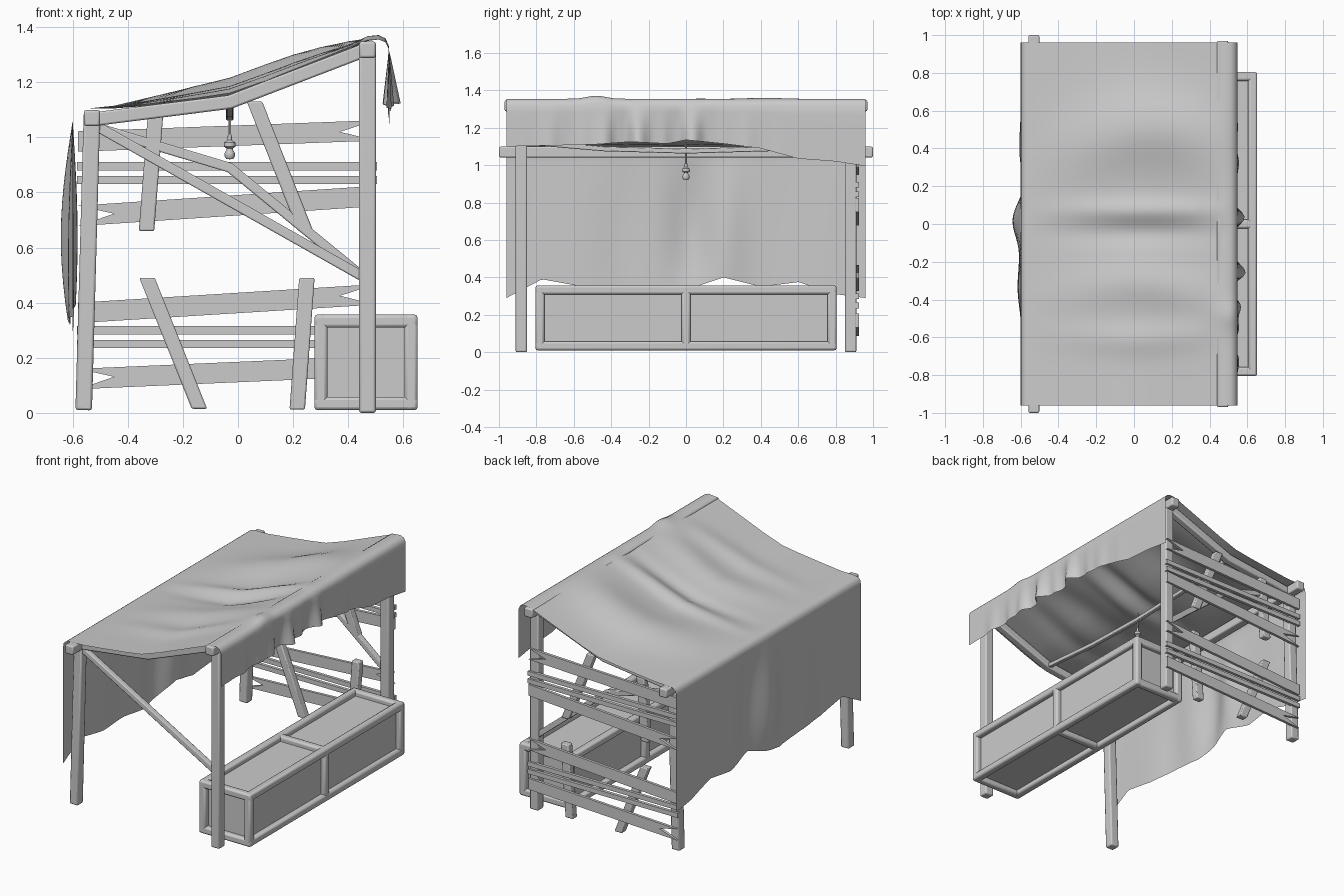
import bpy, bmesh, math
from math import sin, cos, pi, exp
from mathutils import Vector

if "Cube" in bpy.data.objects:
    bpy.data.objects.remove(bpy.data.objects["Cube"])


def make(name, bm, angle=35):
    bmesh.ops.recalc_face_normals(bm, faces=bm.faces)
    me = bpy.data.meshes.new(name)
    bm.to_mesh(me)
    bm.free()
    ob = bpy.data.objects.new(name, me)
    bpy.context.collection.objects.link(ob)
    bpy.ops.object.select_all(action='DESELECT')
    ob.select_set(True)
    bpy.context.view_layer.objects.active = ob
    bpy.ops.object.shade_smooth_by_angle(angle=math.radians(angle))
    return ob


def bevel(ob, width, segments=2):
    m = ob.modifiers.new("Bevel", 'BEVEL')
    m.width, m.segments = width, segments
    m.limit_method = 'ANGLE'


def pole(name, pts, r, sides=4):
    # capped timber swept along a path; four sides give a square section of half-width r
    pts = [Vector(p) for p in pts]
    r = r / cos(pi / sides)
    bm = bmesh.new()
    rings = []
    for i, p in enumerate(pts):
        d = (pts[min(i + 1, len(pts) - 1)] - pts[max(i - 1, 0)]).normalized()
        ref = Vector((0, 1, 0)) if abs(d.y) < 0.9 else Vector((1, 0, 0))
        a = d.cross(ref).normalized()
        b = d.cross(a)
        rings.append([bm.verts.new(p + r * (cos(t) * a + sin(t) * b))
                      for t in [2 * pi * (k + .5) / sides for k in range(sides)]])
    for q, s in zip(rings, rings[1:]):
        for k in range(sides):
            n = (k + 1) % sides
            bm.faces.new((q[k], q[n], s[n], s[k]))
    bm.faces.new(rings[0])
    bm.faces.new(rings[-1])
    ob = make(name, bm, 50)
    if sides == 4:
        bevel(ob, r * .2)
    return ob


def board(name, outline, y0, y1):
    # flat outline in x-z, extruded along y
    bm = bmesh.new()
    f = bm.faces.new([bm.verts.new((x, y0, z)) for x, z in outline])
    g = bmesh.ops.extrude_face_region(bm, geom=[f])
    bmesh.ops.translate(bm, vec=(0, y1 - y0, 0),
                        verts=[v for v in g['geom'] if isinstance(v, bmesh.types.BMVert)])
    return make(name, bm, 20)


def box(bm, lo, hi):
    vs = bmesh.ops.create_cube(bm, size=1)['verts']
    for v in vs:
        v.co = Vector([(lo[i] + hi[i]) / 2 + v.co[i] * (hi[i] - lo[i]) for i in range(3)])


# posts, rafters and braces at both ends
for end, y in (("near", -.88), ("far", .88)):
    pole(end + "_tall_post", [(.47, y, 0), (.47, y, 1.345)], .031)
    pole(end + "_short_post", [(-.56, y, .01), (-.53, y, 1.09)], .03)
    pole(end + "_rafter", [(-.53, y, 1.065), (-.03, y, 1.128), (.47, y, 1.32)], .025)
pole("near_brace", [(-.53, -.88, 1.05), (.47, -.88, .485)], .018)
pole("far_brace", [(-.53, .88, 1.04), (-.03, .88, .89), (.47, .88, .48)], .018)

# long beams and sagging ridge pole
pole("back_beam", [(-.53, -1, 1.07), (-.53, 1, 1.07)], .029)
pole("front_beam", [(.47, -.97, 1.318), (.47, .97, 1.318)], .03)
pole("ridge_pole", [(-.03, y, 1.125 - .05 * (1 - (y / .88) ** 2))
                    for y in (-.88, -.44, 0, .44, .88)], .013)

# wide split planks: left z, right z, notch on the left or right
for i, (zl, zr, left) in enumerate([(.123, .17, 1), (.363, .43, 0),
                                    (.715, .787, 1), (.985, 1.025, 0)]):
    h = .037
    o = [(-.58, zl - h), (.5, zr - h)]
    if not left:
        o.append((.37, zr - .005))
    o += [(.5, zr + h), (-.58, zl + h)]
    if left:
        o.append((-.45, zl + .008))
    board("split_plank_%d" % i, o, .906, .924)

# thin rails
for i, z in enumerate((.25, .3, .845, .895)):
    board("thin_rail_%d" % i, [(-.585, z - .015), (.505, z - .015),
                               (.505, z + .015), (-.585, z + .015)], .904, .924)

# leaning slats
for i, (a, b) in enumerate([((-.332, .66), (-.3, 1.075)), ((.245, .66), (.06, 1.13)),
                            ((-.33, .49), (-.14, .015)), ((.215, .012), (.25, .49))]):
    w = .028
    bevel(board("leaning_slat_%d" % i, [(a[0] - w, a[1]), (a[0] + w, a[1]),
                                        (b[0] + w, b[1]), (b[0] - w, b[1])], .862, .908), .006)

# counter crate: bevelled frame around recessed panels
X, Y, Z, t = (.277, .652), (-.805, .805), (.01, .357), .048
bm = bmesh.new()
for x in (X[0], X[1] - t):
    for z in (Z[0], Z[1] - t):
        box(bm, (x, Y[0], z), (x + t, Y[1], z + t))
for y in (Y[0], -t / 2, Y[1] - t):
    for z in (Z[0], Z[1] - t):
        box(bm, (X[0] + .002, y, z), (X[1] - .002, y + t, z + t))
    for x in (X[0], X[1] - t):
        box(bm, (x, y, Z[0] + .002), (x + t, y + t, Z[1] - .002))
bevel(make("crate_frame", bm), .012)
bm = bmesh.new()
d = .032
box(bm, (X[0] + d, Y[0] + d, Z[0] + d), (X[1] - d, Y[1] - d, Z[1] - d))
make("crate_panels", bm)

# hanging lamp
pole("lamp_cord", [(-.03, 0, 1.12), (-.03, 0, 1.0)], .004, 6)
bm = bmesh.new()
prof = [(0, 1.012), (.007, 1.01), (.008, .99), (.02, .982), (.021, .966), (.011, .96),
        (.011, .955), (.018, .945), (.019, .932), (.013, .922), (0, .92)]
vs = [bm.verts.new((-.03 + r, 0, z)) for r, z in prof]
es = [bm.edges.new(p) for p in zip(vs, vs[1:])]
bmesh.ops.spin(bm, geom=vs + es, cent=(-.03, 0, 0), axis=(0, 0, 1), angle=2 * pi, steps=14)
bmesh.ops.remove_doubles(bm, verts=bm.verts, dist=.0005)
make("lamp", bm)


def lerp(table, v):
    for (a, p), (b, q) in zip(table, table[1:]):
        if v <= b:
            return p + (q - p) * max(0, v - a) / (b - a)
    return table[-1][1]


def g(v, c, w):
    return exp(-((v - c) / w) ** 2)


# cloth: roof profile swept along y, with folds, bulges and ragged hems
back_hem = [(-.96, .29), (-.77, .39), (-.55, .35), (-.3, .345), (-.1, .32), (.05, .35),
            (.2, .4), (.4, .35), (.6, .375), (.8, .31), (.96, .29)]
front_hem = [(-.96, 1.1), (-.5, 1.11), (-.3, 1.125), (-.1, 1.115), (0, 1.135), (.2, 1.115),
             (.4, 1.09), (.6, 1.035), (.8, 1.02), (.96, .995)]
roof = [(-.6, 1.06), (-.595, 1.085), (-.575, 1.1), (-.55, 1.104), (-.45, 1.107),
        (-.3, 1.124), (-.15, 1.142), (-.03, 1.16), (.1, 1.205), (.2, 1.245), (.3, 1.285),
        (.4, 1.325), (.47, 1.352), (.51, 1.355), (.535, 1.345), (.547, 1.32)]
NB, NV, NY = 12, 6, 96
bm = bmesh.new()
rows = []
for j in range(NY + 1):
    y = -.96 + 1.92 * j / NY
    row = []
    hb, hf = lerp(back_hem, y), lerp(front_hem, y)
    for i in range(NB):
        k = 1 - i / NB
        s = sin(pi * min(1, k * .8))
        x = -.6 - s * (.05 * g(y, .02, .12) - .02 * g(y, .22, .1) + .012 * g(y, -.35, .12))
        x += .012 * k * sin(9 * y + 1) * (1 - abs(y))
        row.append((x, y, 1.06 + (hb - 1.06) * k))
    for x, z in roof:
        w = max(0, sin(pi * min(1, max(0, (x + .55) / 1.05)) ** 1.35))
        c = y - .15 * sin(pi * (x + .4))
        z += w * (.06 * g(c, .36, .2) + .028 * g(y, .07, .06)
                  - .018 * g(y, -.05, .06)
                  + .028 * g(y, -.3 - .2 * abs(x), .12)
                  + .018 * g(y, -.62 + .1 * abs(x), .08))
        z += .016 * g(y, -.48, .07) * g(x, .51, .08)
        row.append((x, y, z))
    for i in range(1, NV + 1):
        k = i / NV
        rip = .03 * sin(24 * y + .8) + .022 * sin(41 * y)
        x = .548 + k * max(-.025, rip) * g(y, -.2, .42)
        row.append((x, y, 1.32 + (hf - 1.32) * k))
    rows.append([bm.verts.new(p) for p in row])
for a, b in zip(rows, rows[1:]):
    for i in range(len(a) - 1):
        bm.faces.new((a[i], b[i], b[i + 1], a[i + 1]))
make("cloth_canopy", bm, 60)
